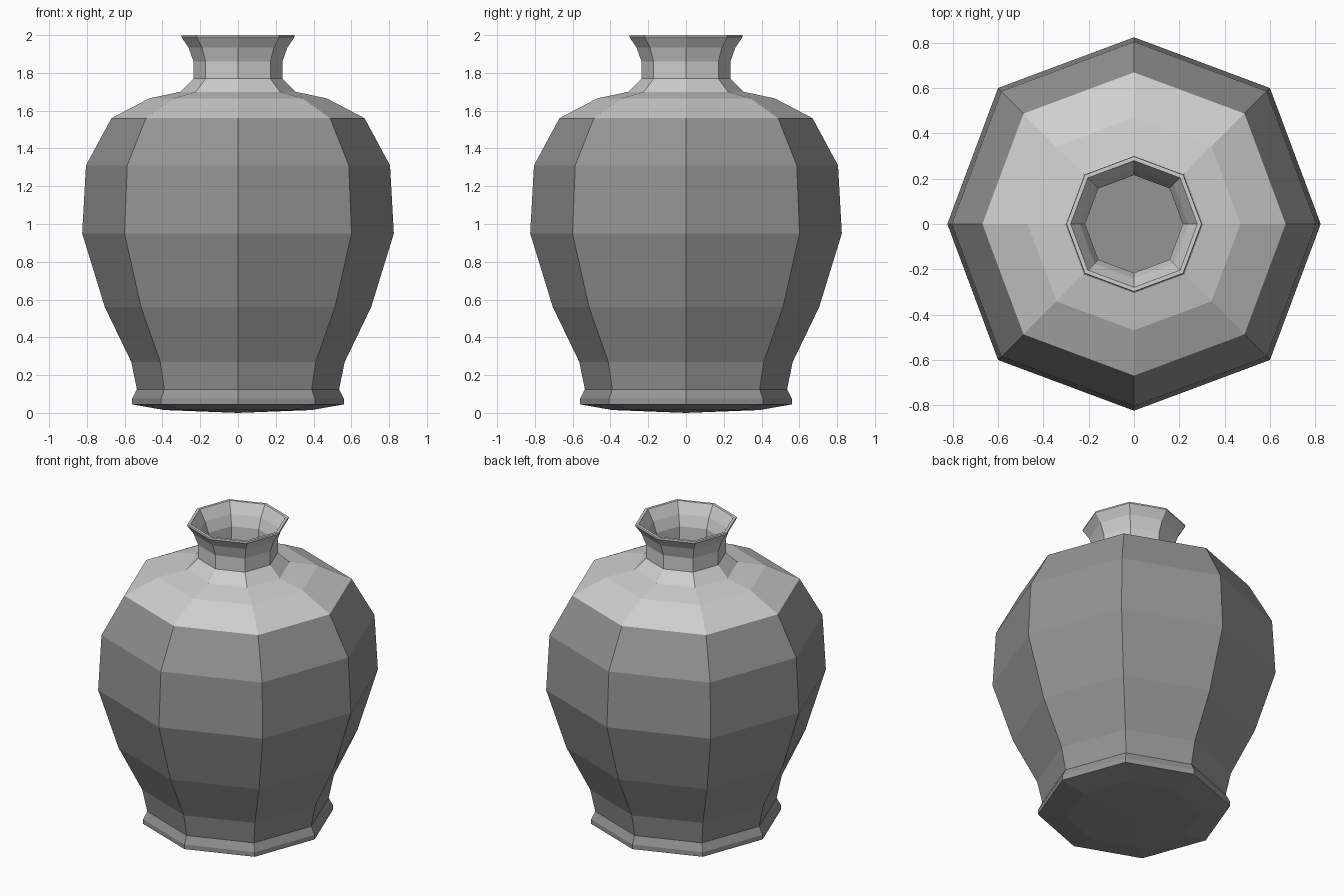
import bpy, math

if "Cube" in bpy.data.objects:
    bpy.data.objects.remove(bpy.data.objects["Cube"])

SIDES = 8
DIAG = 1.03  # diagonal corners stick out slightly more


def material(name, v):
    m = bpy.data.materials.new(name)
    m.diffuse_color = (v, v, v, 1)
    m.use_nodes = True
    m.node_tree.nodes["Principled BSDF"].inputs["Base Color"].default_value = m.diffuse_color
    return m


dark = material("dark grey glaze", 0.30)
light = material("light grey glaze", 0.62)


def lathe(name, profile, mat):
    """Turn a (radius, z) profile into an eight-sided flat shell."""
    verts, faces, rings = [], [], []
    for r, z in profile:
        if r == 0:
            rings.append([len(verts)] * SIDES)
            verts.append((0, 0, z))
            continue
        rings.append(list(range(len(verts), len(verts) + SIDES)))
        for i in range(SIDES):
            a = i * math.tau / SIDES
            k = r * (DIAG if i % 2 else 1)
            verts.append((k * math.cos(a), k * math.sin(a), z))
    for lo, hi in zip(rings, rings[1:]):
        for i in range(SIDES):
            j = (i + 1) % SIDES
            faces.append(list(dict.fromkeys((lo[i], lo[j], hi[j], hi[i]))))
    me = bpy.data.meshes.new(name)
    me.from_pydata(verts, [], faces)
    me.materials.append(mat)
    ob = bpy.data.objects.new(name, me)
    bpy.context.collection.objects.link(ob)
    return ob


# foot and belly
lathe("vase_body", [(0, 0), (0.39, 0.015), (0.56, 0.045), (0.56, 0.075),
                    (0.535, 0.125), (0.565, 0.27), (0.705, 0.56), (0.825, 0.95),
                    (0.805, 1.31), (0.67, 1.56)], dark)

# shoulder, neck, flared lip and inside of the neck
lathe("shoulder_and_neck", [(0.67, 1.56), (0.47, 1.665), (0.305, 1.70), (0.235, 1.77),
                            (0.235, 1.86), (0.262, 1.935), (0.30, 1.99), (0.298, 2.0),
                            (0.28, 2.0), (0.24, 1.93), (0.216, 1.86),
                            (0.216, 1.77)], light)

# hollow inside
lathe("inner_lining", [(0.216, 1.77), (0.29, 1.68), (0.64, 1.54), (0.78, 1.30),
                       (0.80, 0.95), (0.68, 0.56), (0.54, 0.27), (0.50, 0.07),
                       (0, 0.07)], dark)
